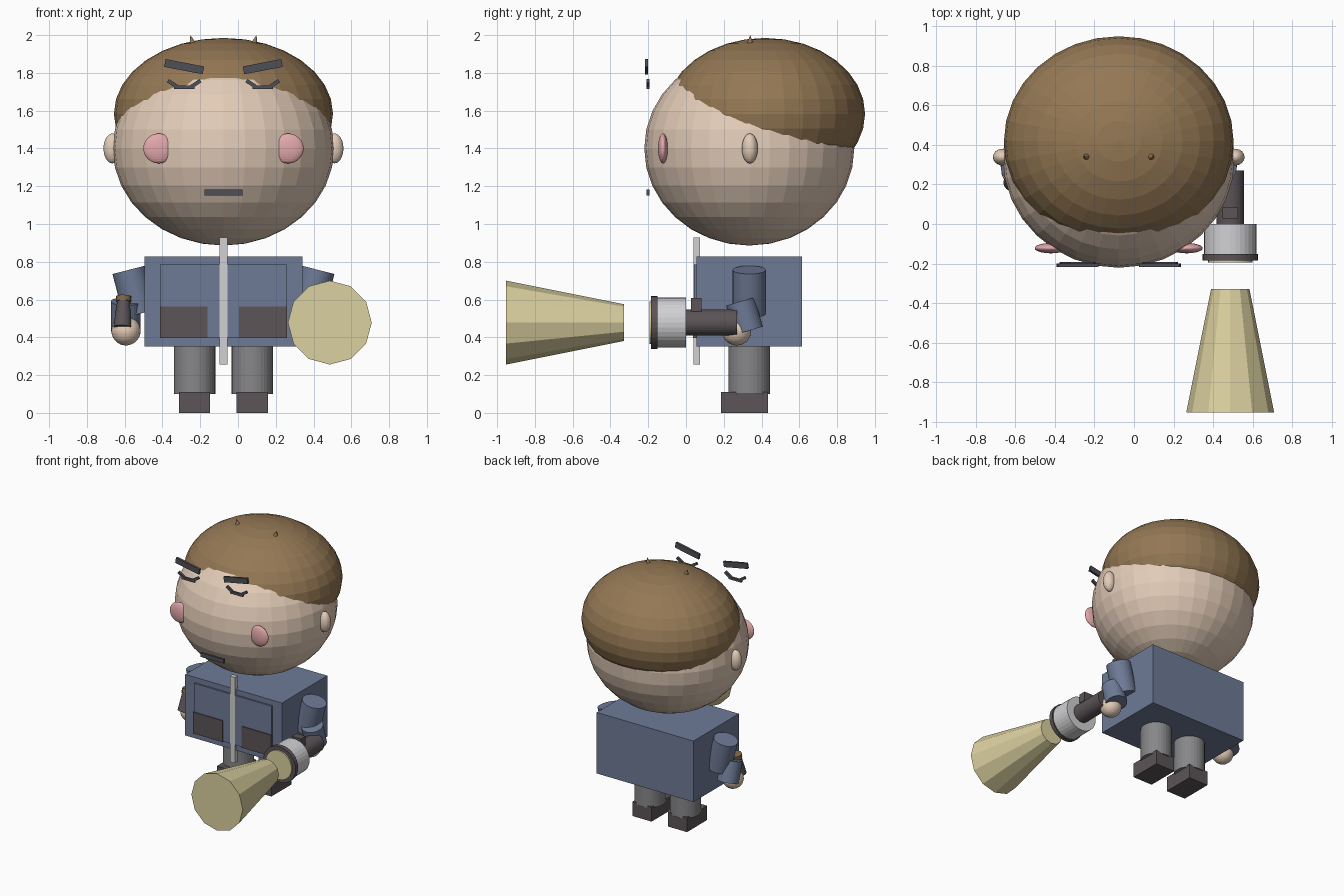
import bpy, math
from mathutils import Vector, Matrix

if "Cube" in bpy.data.objects:
    bpy.data.objects.remove(bpy.data.objects["Cube"])

CX, CY = -0.077, 0.335      # centre line of the figure


def mat(name, r, g, b):
    lin = [((c + 0.055) / 1.055) ** 2.4 for c in (r, g, b)]
    m = bpy.data.materials.new(name)
    m.diffuse_color = (*lin, 1)
    m.use_nodes = True
    m.node_tree.nodes["Principled BSDF"].inputs["Base Color"].default_value = m.diffuse_color
    return m


SKIN = mat("skin", 0.89, 0.80, 0.72)
HAIR = mat("hair brown", 0.58, 0.47, 0.33)
BLUE = mat("jacket blue", 0.43, 0.48, 0.59)
GREY = mat("trouser grey", 0.53, 0.53, 0.54)
DARK = mat("dark brown grey", 0.36, 0.33, 0.34)
INK = mat("face ink", 0.31, 0.31, 0.34)
PINK = mat("cheek pink", 0.89, 0.66, 0.67)
SILVER = mat("silver", 0.82, 0.82, 0.83)
BEAM = mat("beam yellow", 0.86, 0.82, 0.63)
TAN = mat("cap brown", 0.50, 0.40, 0.28)


def finish(name, m):
    o = bpy.context.object
    o.name = name
    o.data.materials.append(m)
    return o


def box(name, m, c, size, rot_y=0.0):
    bpy.ops.mesh.primitive_cube_add(size=1, location=c, rotation=(0, rot_y, 0))
    o = bpy.context.object
    o.scale = size
    return finish(name, m)


def ball(name, m, c, r):
    bpy.ops.mesh.primitive_uv_sphere_add(segments=32, ring_count=16, radius=1, location=c)
    bpy.context.object.scale = r
    return finish(name, m)


def rod(name, m, a, b, r1, r2=None, n=32, spin=0.0):
    """Cylinder or cone from point a (radius r1) to point b (radius r2)."""
    a, b = Vector(a), Vector(b)
    d = b - a
    bpy.ops.mesh.primitive_cone_add(vertices=n, radius1=r1, radius2=r1 if r2 is None else r2,
                                    depth=d.length)
    o = bpy.context.object
    o.matrix_world = (Matrix.Translation((a + b) / 2)
                      @ d.to_track_quat('Z', 'Y').to_matrix().to_4x4()
                      @ Matrix.Rotation(spin, 4, 'Z'))
    return finish(name, m)


# Head and hair
ball("head", SKIN, (CX, CY, 1.40), (0.586, 0.556, 0.514))
ball("hair", HAIR, (CX, 0.418, 1.583), (0.58, 0.53, 0.402))

# Face and limb parts, once per side
for s, side in ((-1, "left"), (1, "right")):
    def P(x, y, z):
        return (CX + s * x, y, z)

    rod("hair_spike_" + side, HAIR, P(0.14, CY + 0.005, 1.87), P(0.175, CY + 0.005, 2.0), 0.05, 0)
    ball("ear_" + side, SKIN, P(0.588, 0.338, 1.40), (0.047, 0.042, 0.079))
    ball("cheek_" + side, PINK, P(0.343, -0.122, 1.40), (0.081, 0.026, 0.079))

    # brow and three-piece closed eye
    box("brow_" + side, INK, P(0.208, -0.209, 1.833), (0.207, 0.018, 0.042), -s * math.radians(11))
    box("eye_middle_" + side, INK, P(0.208, -0.201, 1.724), (0.11, 0.016, 0.02))
    for k in (-1, 1):
        box("eye_end_" + side, INK, P(0.208 + k * 0.062, -0.201, 1.743),
            (0.058, 0.016, 0.02), -s * k * math.radians(33))

    # arm and hand
    rod("upper_arm_" + side, BLUE, P(0.502, CY, 0.757), P(0.443, CY, 0.525), 0.088)
    rod("forearm_" + side, BLUE, P(0.518, 0.287, 0.59), P(0.518, 0.332, 0.435), 0.078)
    ball("hand_" + side, SKIN, P(0.516, 0.268, 0.434), (0.077, 0.077, 0.077))

    # leg, shoe and pocket
    rod("leg_" + side, GREY, P(0.153, CY, 0.10), P(0.153, CY, 0.36), 0.11)
    box("shoe_" + side, DARK, P(0.153, 0.31, 0.0555), (0.166, 0.249, 0.111))
    box("pocket_" + side, DARK, P(0.21, 0.048, 0.48), (0.253, 0.024, 0.166))

# Jacket
box("jacket", BLUE, (CX, CY, 0.59), (0.835, 0.559, 0.476))
box("jacket_panel", BLUE, (CX, 0.053, 0.593), (0.67, 0.02, 0.386))
box("zipper", SILVER, (CX, 0.057, 0.592), (0.042, 0.034, 0.671))

# Mouth
box("mouth", INK, (CX, -0.201, 1.167), (0.2, 0.016, 0.032))

# Small grip with a brown cap in the hand at -x
rod("grip", DARK, (-0.612, 0.21, 0.455), (-0.606, 0.24, 0.59), 0.047, 0.034)
rod("grip_cap", TAN, (-0.606, 0.24, 0.59), (-0.605, 0.246, 0.617), 0.04)

# Torch in the hand at +x, pointing forward
FX, FZ = 0.486, 0.478


def torch(name, m, y0, y1, r0, r1=None, n=32):
    rod(name, m, (FX, y0, FZ), (FX, y1, FZ), r0, r1, n)


torch("torch_handle", DARK, 0.27, 0.0, 0.069)
torch("torch_head", SILVER, 0.0, -0.16, 0.132)
torch("torch_ring", DARK, -0.152, -0.184, 0.14)
torch("torch_lens", BEAM, -0.18, -0.194, 0.112)
box("torch_switch", DARK, (FX, 0.055, 0.573), (0.08, 0.056, 0.07))
torch("light_beam", BEAM, -0.328, -0.952, 0.097, 0.222, 12)
